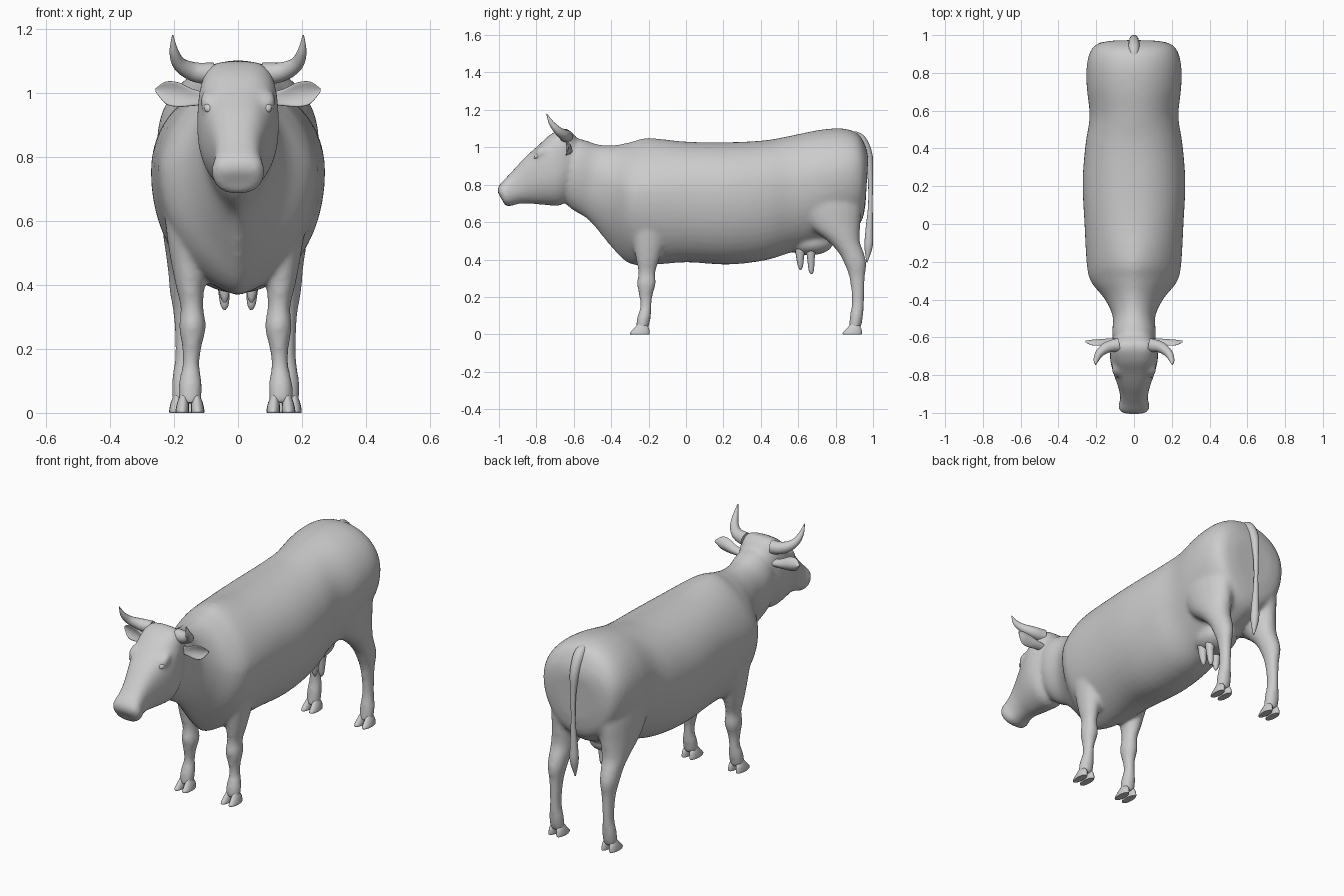
import bpy, bmesh
from math import sin, cos, pi, copysign
from mathutils import Vector


def spline(rows, n=4):
    """Catmull-Rom interpolation of rows of numbers."""
    out = []
    for i in range(len(rows) - 1):
        quad = list(zip(rows[max(i - 1, 0)], rows[i], rows[i + 1], rows[min(i + 2, len(rows) - 1)]))
        for j in range(n):
            t = j / n
            out.append([0.5 * (2 * b + (c - a) * t + (2 * a - 5 * b + 4 * c - d) * t * t
                               + (3 * b - a - 3 * c + d) * t ** 3) for a, b, c, d in quad])
    return out + [list(rows[-1])]


def skin(name, rings):
    """Skin closed rings of points into a capped, smooth mesh."""
    bm = bmesh.new()
    loops = [[bm.verts.new(p) for p in ring] for ring in rings]
    n = len(loops[0])
    for a, b in zip(loops, loops[1:]):
        for i in range(n):
            bm.faces.new((a[i], a[(i + 1) % n], b[(i + 1) % n], b[i]))
    bm.faces.new(loops[0])
    bm.faces.new(loops[-1])
    bmesh.ops.recalc_face_normals(bm, faces=bm.faces)
    for f in bm.faces:
        f.smooth = len(f.verts) == 4
    me = bpy.data.meshes.new(name)
    bm.to_mesh(me)
    bm.free()
    ob = bpy.data.objects.new(name, me)
    bpy.context.collection.objects.link(ob)
    return ob


def loft(name, rows, k=0.5, sides=32, steps=4):
    """Rows: y,z of one edge, y,z of the opposite edge, half width, centre x, lower and upper pinch."""
    rings = []
    for ya, za, yb, zb, w, cx, e_bot, e_top in spline(rows, steps):
        ring = []
        for i in range(sides):
            t = 2 * pi * i / sides
            c, s = cos(t), sin(t)
            e = e_top if c > 0 else e_bot
            x = cx + w * copysign(abs(s) ** e, s)
            f = k + copysign(abs(c) ** (e if c > 0 else 1), c) * (1 - k if c > 0 else k)
            ring.append((x, yb + (ya - yb) * f, zb + (za - zb) * f))
        rings.append(ring)
    return skin(name, rings)


def tube(name, rows, sides=16):
    """Rows: x, y, z, radius along a path."""
    rows = spline(rows, 5)
    pts = [Vector(r[:3]) for r in rows]
    rings = []
    for i, (p, r) in enumerate(zip(pts, rows)):
        d = pts[min(i + 1, len(pts) - 1)] - pts[max(i - 1, 0)]
        u = d.cross(Vector((0.9, 0.3, 0.1))).normalized()
        v = d.cross(u).normalized()
        rings.append([p + (u * cos(2 * pi * j / sides) + v * sin(2 * pi * j / sides)) * max(r[3], 0.001)
                      for j in range(sides)])
    return skin(name, rings)


def ball(name, loc, scale, rot=(0, 0, 0)):
    bpy.ops.mesh.primitive_uv_sphere_add(segments=24, ring_count=14, location=loc, rotation=rot)
    ob = bpy.context.object
    ob.name = name
    ob.scale = scale
    bpy.ops.object.shade_smooth()
    return ob


# Trunk and neck
trunk = [(-.68, 1.04, -.69, .76, .09, 0, 1, .85), (-.57, 1.045, -.62, .675, .116, 0, 1.1, .9),
         (-.47, 1.015, -.52, .61, .112, 0, 1.3, 1), (-.38, 1.012, -.42, .49, .155, 0, 1.6, 1.15),
         (-.29, 1.03, -.325, .39, .228, 0, 1.6, 1.25), (-.2, 1.05, -.23, .368, .25, 0, 1.3, 1.2),
         (0, 1.03, 0, .385, .262, 0, 1, 1), (.22, 1.027, .22, .373, .272, 0, 1, .95),
         (.42, 1.037, .42, .395, .257, 0, 1, .95), (.57, 1.064, .57, .44, .235, 0, 1.1, 1),
         (.72, 1.094, .72, .48, .25, 0, 1.2, 1), (.84, 1.1, .84, .53, .25, 0, 1.2, 1),
         (.92, 1.072, .91, .57, .23, 0, 1.1, .95), (.962, 1.0, .945, .62, .19, 0, 1, .85),
         (.974, .94, .96, .70, .12, 0, 1, .85)]
parts = [loft("body", trunk, k=.58, sides=48)]

# Head
skull = [(-.575, 1.04, -.60, .80, .085, 0, 1, .8), (-.64, 1.1, -.62, .735, .115, 0, 1, .55),
         (-.72, 1.072, -.67, .69, .128, 0, 1, .65), (-.79, 1.01, -.735, .69, .116, 0, 1, .72),
         (-.857, .95, -.80, .695, .094, 0, 1, .72), (-.91, .893, -.85, .70, .078, 0, 1, .72),
         (-.957, .842, -.90, .697, .074, 0, .9, .72), (-.992, .806, -.935, .686, .083, 0, .8, .7),
         (-1.007, .78, -.965, .687, .07, 0, .8, .7), (-1.007, .757, -.977, .71, .045, 0, 1, .8)]
parts.append(loft("head", skull, k=.52))

# Legs: height, front y, back y, half width, centre x
front_leg = [(.84, -.28, -.06, .06, .14), (.70, -.31, -.05, .078, .147), (.58, -.298, -.08, .07, .148),
             (.49, -.283, -.113, .058, .147), (.40, -.268, -.142, .046, .142), (.33, -.256, -.163, .036, .136),
             (.27, -.263, -.16, .043, .134), (.21, -.252, -.178, .032, .136), (.15, -.245, -.183, .027, .139),
             (.09, -.262, -.188, .038, .141), (.03, -.27, -.2, .037, .142)]
hind_leg = [(.88, .66, .92, .07, .14), (.72, .58, .942, .092, .143), (.59, .645, .933, .082, .148),
            (.50, .755, .93, .064, .155), (.44, .812, .95, .053, .158), (.38, .845, .965, .046, .16),
            (.30, .873, .957, .033, .16), (.18, .886, .953, .028, .161), (.10, .876, .948, .038, .162),
            (.03, .868, .935, .037, .162)]
shift = -.008  # the stance leans slightly to one side
for s, side in ((1, "left"), (-1, "right")):
    for rows, name in ((front_leg, "front"), (hind_leg, "hind")):
        parts.append(loft(f"{name}_{side}_leg",
                          [(f, z, b, z, w, s * cx + shift, 1, 1) for z, f, b, w, cx in rows], sides=20))
        # Cloven hoof: two claws
        z, f, b, w, cx = rows[-1]
        for c, claw in ((1, "outer"), (-1, "inner")):
            x = s * (cx + c * .02) + shift
            toe = [(f + .012, .055, b - .01, .05, .012, x, 1, 1),
                   (f - .008, .032, b + .002, .032, .018, x + s * c * .002, 1, 1),
                   (f - .03, .008, b + .006, .008, .021, x + s * c * .004, 1, 1),
                   (f - .028, 0, b + .004, 0, .02, x + s * c * .004, 1, 1)]
            loft(f"{name}_{side}_{claw}_hoof", toe, sides=16, steps=3)
    # Brow over the eye
    parts.append(ball("brow", (s * .088, -.772, .975), (.032, .044, .027), (.7, 0, 0)))

# Udder bag
parts.append(ball("udder", (0, .66, .492), (.10, .13, .07)))

# Fuse the skin into one smooth surface
bpy.ops.object.select_all(action='DESELECT')
for p in parts:
    p.select_set(True)
body = parts[0]
bpy.context.view_layer.objects.active = body
bpy.ops.object.join()
m = body.modifiers.new("fuse", 'REMESH')
m.mode, m.voxel_size, m.use_smooth_shade = 'VOXEL', .010, True
m = body.modifiers.new("soften", 'SMOOTH')
m.factor, m.iterations = .5, 14

for s, side in ((1, "left"), (-1, "right")):
    # Horns
    tube(f"{side}_horn", [(s * .08, -.64, 1.058, .036), (s * .14, -.652, 1.066, .03), (s * .183, -.685, 1.09, .022),
                          (s * .2, -.72, 1.13, .014), (s * .204, -.745, 1.18, .002)])
    # Cupped ears: x, centre z, half height, half thickness
    rings = []
    for x, z, h, th in spline([(.09, .98, .018, .016), (.14, .985, .026, .015), (.185, .994, .038, .012),
                               (.225, 1.0, .035, .009), (.257, 1.008, .006, .004)], 4):
        rings.append([(s * x, -.622 + th * sin(a) - .02 * cos(a) ** 2 * h / .038, z + h * cos(a))
                      for a in (2 * pi * j / 20 for j in range(20))])
    skin(f"{side}_ear", rings)
    # Eyes and nostrils
    ball(f"{side}_eye", (s * .091, -.795, .954), (.016, .021, .014), (.6, 0, 0))
    ball(f"{side}_nostril", (s * .045, -.985, .762), (.014, .008, .011), (0, .5 * s, -.4 * s))
    # Teats
    for y, low in ((.61, .345), (.668, .322)):
        tube(f"{side}_teat", [(s * .045, y, .46, .028), (s * .045, y, .41, .021),
                              (s * .042, y + .002, low + .02, .014), (s * .042, y + .002, low, .004)], 12)

# Tail with tuft
tube("tail", [(0, .84, 1.068, .012), (0, .92, 1.05, .03), (0, .97, .965, .026), (0, .985, .85, .015),
              (0, .986, .70, .012), (0, .98, .56, .02), (0, .976, .47, .022), (0, .967, .385, .003)])
